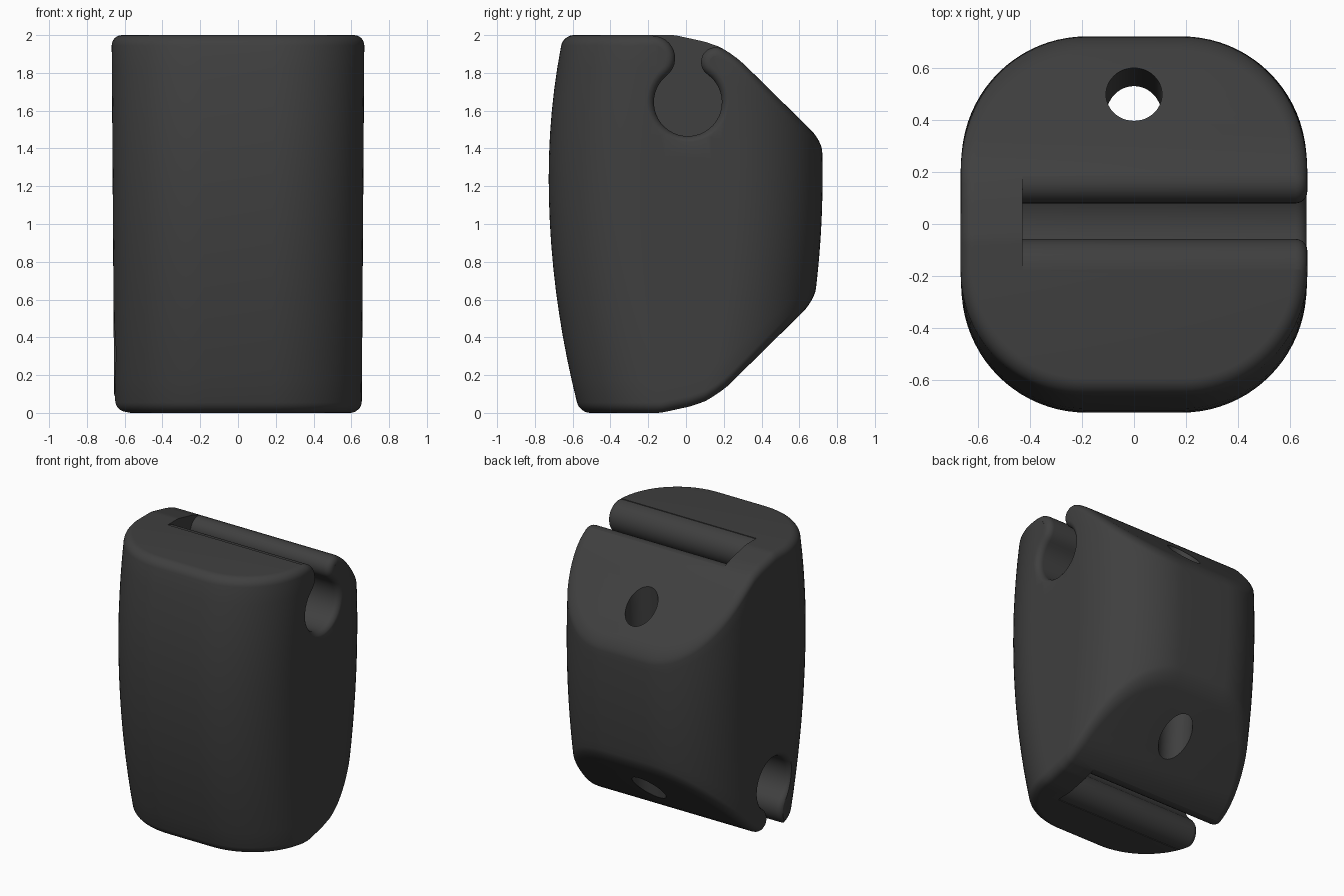
import bpy, bmesh
from math import sin, cos, pi, sqrt, atan2, radians, hypot

if "Cube" in bpy.data.objects:
    bpy.data.objects.remove(bpy.data.objects["Cube"])

RIM = 0.055      # rounding of the top and bottom edges
TILT = 0.075     # the lower half is shifted forward by this much
TOP = [(-2, 2), (-.06, 2), (.1, 1.965), (.18, 1.937), (.24, 1.9), (.293, 1.86), (.9, 1.263)]


def z_top(y):
    for (a, za), (b, zb) in zip(TOP, TOP[1:]):
        if y <= b:
            return za + (zb - za) * (y - a) / (b - a)
    return TOP[-1][1]


def z_bot(y):
    return 2 - z_top(y + TILT)


def outline(z, d):
    """Right half of the rounded plan outline at height z, inset by d."""
    bulge = (z - 1.25) ** 2
    front = -.727 + bulge * (.137 if z > 1.25 else .105)
    back = .723 - bulge * .1
    w, rc = .655 + .007 * z, .48
    pts = []
    n = 20
    for i in range(n + 1):
        a = -pi / 2 + pi / 2 * i / n
        pts.append((w - rc + (rc - d) * cos(a), front + rc + (rc - d) * sin(a)))
    y0, y1 = front + rc, back - rc
    pts += [(w - d, y0 + (y1 - y0) * i / 18) for i in range(1, 18)]
    for i in range(n + 1):
        a = pi / 2 * i / n
        pts.append((w - rc + (rc - d) * cos(a), back - rc + (rc - d) * sin(a)))
    return pts


def ring(d, height):
    """Half ring whose height depends on the y of each point."""
    res = []
    for i in range(len(outline(1, 0))):
        z = 1
        for _ in range(5):
            x, y = outline(z, d)[i]
            z = height(y)
        res.append((x, y, z))
    return res + [(-x, y, z) for x, y, z in reversed(res)]


def loft(bm, rings):
    rows = [[bm.verts.new(p) for p in r] for r in rings]
    for a, b in zip(rows, rows[1:]):
        for i in range(len(a)):
            j = (i + 1) % len(a)
            bm.faces.new((a[i], a[j], b[j], b[i]))
    return rows


def finish(bm, name):
    bmesh.ops.recalc_face_normals(bm, faces=bm.faces)
    me = bpy.data.meshes.new(name)
    bm.to_mesh(me)
    bm.free()
    ob = bpy.data.objects.new(name, me)
    bpy.context.collection.objects.link(ob)
    return ob


# Body: rounded lower rim, bulging wall, rounded upper rim
steps = [pi / 2 * i / 6 for i in range(7)]
rings = [ring(RIM * (1 - cos(a)), lambda y, a=a: z_bot(y) + RIM * (1 - sin(a)))
         for a in reversed(steps)]
for k in range(1, 16):
    rings.append(ring(0, lambda y, t=k / 16: (z_bot(y) + RIM) * (1 - t) + (z_top(y) - RIM) * t))
rings += [ring(RIM * (1 - cos(a)), lambda y, a=a: z_top(y) - RIM * (1 - sin(a))) for a in steps]
bm = bmesh.new()
rows = loft(bm, rings)
for row in (rows[0], rows[-1]):          # caps made of strips across x
    n = len(row)
    for i in range(n // 2 - 1):
        bm.faces.new((row[i], row[i + 1], row[n - 2 - i], row[n - 1 - i]))
body = finish(bm, "clip_body")


# Keyhole slots with rounded lips and a flared mouth on the side wall
def arc(c, r, a0, a1, n):
    return [(c[0] + r * cos(a0 + (a1 - a0) * i / n), c[1] + r * sin(a0 + (a1 - a0) * i / n))
            for i in range(n + 1)]


def keyhole(d):
    c, r = (.01, 1.645), .18
    left, right = (-.175, 1.878), (.158, 1.857)
    al = atan2(left[1] - c[1], left[0] - c[0])
    ar = atan2(right[1] - c[1], right[0] - c[0])
    rl = hypot(left[0] - c[0], left[1] - c[1]) - r
    rr = hypot(right[0] - c[0], right[1] - c[1]) - r
    pts = arc(right, rr - d, radians(70), ar + pi, 12)
    pts += arc(c, r + d, ar, al - 2 * pi, 32)[1:]
    pts += arc(left, rl - d, al - pi, pi / 2, 12)[1:]
    return pts + [(pts[-1][0], 2.3), (pts[0][0], 2.3)]


def slot_cutter(name, wall, lower):
    fil = .045
    stations = [(-.43, 0)]
    stations += [(wall - fil + fil * sin(a), fil * (1 - cos(a))) for a in steps]
    stations.append((.9, fil))
    sections = []
    for x, d in stations:
        sections.append([(-x, y - TILT, 2 - z) if lower else (x, y, z) for y, z in keyhole(d)])
    bm = bmesh.new()
    rows = loft(bm, sections)
    bm.faces.new(rows[0])
    bm.faces.new(rows[-1])
    return finish(bm, name)


cutters = [slot_cutter("upper_slot_cutter", .668, False),
           slot_cutter("lower_slot_cutter", .659, True)]

# Slightly tilted round hole through the rear
bpy.ops.mesh.primitive_cylinder_add(vertices=48, radius=.108, depth=3,
                                    location=(0, .458, 1), rotation=(-.063, 0, 0))
cutters.append(bpy.context.object)
cutters[-1].name = "hole_cutter"

bpy.ops.object.select_all(action='DESELECT')
bpy.context.view_layer.objects.active = body
body.select_set(True)
for c in cutters:
    c.hide_render = True
    m = body.modifiers.new(c.name, 'BOOLEAN')
    m.operation = 'DIFFERENCE'
    m.solver = 'EXACT'
    m.object = c
    bpy.ops.object.modifier_apply(modifier=m.name)
for c in cutters:
    bpy.data.objects.remove(c)

# Dark plastic, smooth with crisp slot and hole edges
mat = bpy.data.materials.new("dark_plastic")
mat.diffuse_color = (.05, .05, .05, 1)
mat.use_nodes = True
mat.node_tree.nodes["Principled BSDF"].inputs["Base Color"].default_value = mat.diffuse_color
body.data.materials.clear()
body.data.materials.append(mat)
bpy.ops.object.shade_smooth_by_angle(angle=radians(35))
